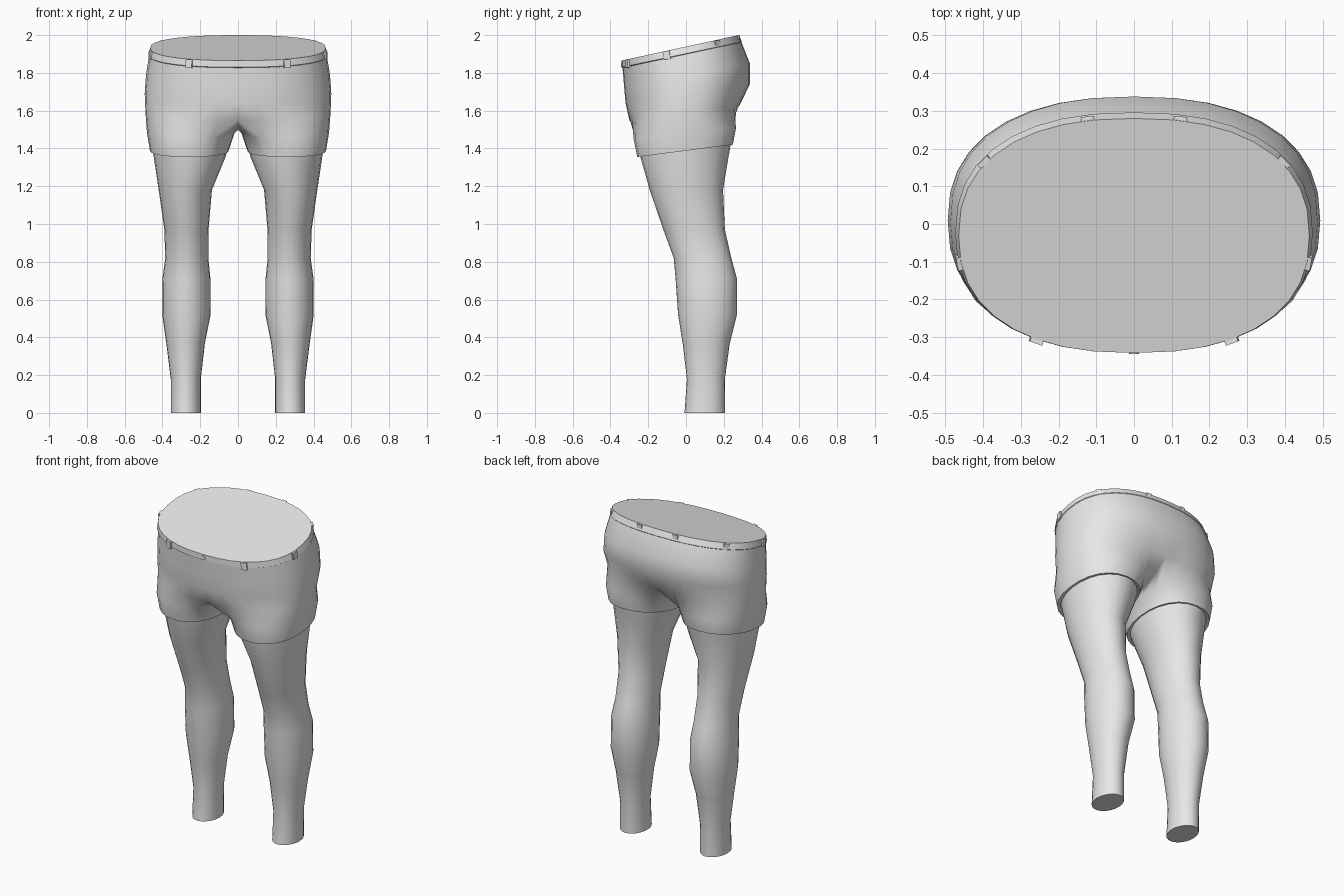
import bpy, bmesh
from math import sin, cos, radians, copysign
from mathutils import Vector, Matrix
from mathutils.bvhtree import BVHTree

cube = bpy.data.objects.get("Cube")
if cube:
    bpy.data.objects.remove(cube, do_unlink=True)

grey = bpy.data.materials.new("plain_grey")
grey.use_nodes = True
grey.diffuse_color = (0.8, 0.8, 0.8, 1)
grey.node_tree.nodes["Principled BSDF"].inputs["Base Color"].default_value = (0.8, 0.8, 0.8, 1)


def rounded(t, n):
    """Point on a unit superellipse; t = 0 is the front, 90 the outer side."""
    s, c = sin(radians(t)), cos(radians(t))
    return (copysign(abs(s) ** (2 / n), s) if abs(s) > 1e-6 else 0,
            -copysign(abs(c) ** (2 / n), c) if abs(c) > 1e-6 else 0)


def ring_point(t, n, zf, zb, x0, x1, yf, yb):
    """Point on a ring tilted from zf at the front to zb at the back."""
    u, v = rounded(t, n)
    return Vector(((x0 + x1) / 2 + u * (x1 - x0) / 2,
                   (yf + yb) / 2 + v * (yb - yf) / 2,
                   (zf + zb) / 2 + v * (zb - zf) / 2))


def bridge(bm, upper, lower, closed=True):
    count = len(upper)
    for i in range(count if closed else count - 1):
        j = (i + 1) % count
        bm.faces.new((upper[i], lower[i], lower[j], upper[j]))


def finish(bm, name, angle=35, mirror=True):
    mesh = bpy.data.meshes.new(name)
    bm.to_mesh(mesh)
    bm.free()
    mesh.materials.append(grey)
    for p in mesh.polygons:
        p.use_smooth = True
    mesh.set_sharp_from_angle(angle=radians(angle))
    obj = bpy.data.objects.new(name, mesh)
    bpy.context.collection.objects.link(obj)
    if mirror:
        mod = obj.modifiers.new("mirror", "MIRROR")
        mod.use_clip = True
        mod.merge_threshold = 0.0005
    return obj


STEPS = 18
SQUARE = 2.35


def torso_ring(bm, zf, zb, rx, yf, yb):
    return [bm.verts.new(ring_point(180 * k / STEPS, SQUARE, zf, zb, -rx, rx, yf, yb))
            for k in range(STEPS + 1)]


def leg_ring(bm, n, *dims):
    return [bm.verts.new(ring_point(15 * k - 45, n, *dims)) for k in range(24)]


# Shorts: half torso, crotch seam, then a short trouser leg
WAIST = (1.865, 2.0, 0.465, -0.342, 0.28)
torso = [
    WAIST,
    (1.83, 1.965, 0.474, -0.342, 0.296),
    (1.827, 1.962, 0.470, -0.336, 0.294),
    (1.73, 1.85, 0.487, -0.328, 0.338),
    (1.64, 1.74, 0.494, -0.320, 0.338),
    (1.55, 1.63, 0.490, -0.300, 0.285),
]
bm = bmesh.new()
rings = [torso_ring(bm, *r) for r in torso]
for a, b in zip(rings, rings[1:]):
    bridge(bm, a, b, closed=False)
bm.faces.new(rings[0])
seam = [(0.2, 1.56), (0.1, 1.52), (0, 1.50), (-0.1, 1.50), (-0.2, 1.515)]
prev = rings[-1] + [bm.verts.new((0, y, z)) for y, z in seam]
for dims in [
    (1.455, 1.51, 0.018, 0.482, -0.278, 0.265),
    (1.355, 1.42, 0.050, 0.466, -0.258, 0.248),
    (1.358, 1.423, 0.070, 0.446, -0.238, 0.228),
]:
    ring = leg_ring(bm, 2.2, *dims)
    bridge(bm, prev, ring)
    prev = ring
surface = BVHTree.FromBMesh(bm)
finish(bm, "shorts", 40)

# Legs: rings from inside the shorts down to the flat ankle
bm = bmesh.new()
prev = None
for z, x0, x1, yf, yb in [
    (1.45, 0.050, 0.455, -0.258, 0.242),
    (1.36, 0.064, 0.447, -0.243, 0.226),
    (1.18, 0.138, 0.420, -0.192, 0.196),
    (0.97, 0.156, 0.390, -0.120, 0.206),
    (0.82, 0.157, 0.385, -0.065, 0.240),
    (0.71, 0.146, 0.400, -0.055, 0.270),
    (0.52, 0.145, 0.401, -0.042, 0.270),
    (0.37, 0.175, 0.380, -0.018, 0.232),
    (0.18, 0.197, 0.356, 0.005, 0.206),
    (0.00, 0.197, 0.356, -0.008, 0.206),
]:
    ring = leg_ring(bm, 2.0, z, z, x0, x1, yf, yb)
    if prev:
        bridge(bm, prev, ring)
    prev = ring
bm.faces.new(prev[::-1])
finish(bm, "legs", 50)

# Side pockets: thin patches laid on the hips
bm = bmesh.new()
rows = []
for z, y0, y1 in [(1.84, -0.19, -0.12), (1.78, -0.21, -0.11), (1.72, -0.215, -0.10),
                  (1.66, -0.205, -0.085), (1.63, -0.19, -0.077), (1.61, -0.15, -0.07)]:
    row = []
    for k in range(5):
        y = y0 + (y1 - y0) * k / 4
        hit, normal, _, _ = surface.ray_cast(Vector((1, y, z)), Vector((-1, 0, 0)))
        row.append(bm.verts.new(hit + normal * 0.004))
    rows.append(row)
for a, b in zip(rows, rows[1:]):
    bridge(bm, a, b, closed=False)
finish(bm, "side_pockets")

# Belt loops: small upright tabs on the waistband
bm = bmesh.new()
zf, zb, rx, yf, yb = WAIST
for t in (30, 80, 125, 168):
    here, ahead, behind = (ring_point(a, SQUARE, zf, zb, -rx, rx, yf, yb)
                           for a in (t, t + 2, t - 2))
    along = (ahead - behind).normalized()
    out = along.cross(Vector((0, 0, 1))).normalized()
    up = out.cross(along)
    frame = Matrix((along, out, up)).transposed().to_4x4()
    frame.translation = here + out * 0.004 - Vector((0, 0, 0.024))
    bmesh.ops.create_cube(bm, size=1, matrix=frame @ Matrix.Diagonal((0.035, 0.014, 0.044, 1)))
bmesh.ops.recalc_face_normals(bm, faces=bm.faces)
finish(bm, "belt_loops")

# Front button
bm = bmesh.new()
bmesh.ops.create_cone(bm, cap_ends=True, segments=12, radius1=0.013, radius2=0.013, depth=0.014,
                      matrix=Matrix.Translation((0, -0.338, 1.845)) @ Matrix.Rotation(radians(90), 4, "X"))
finish(bm, "button", mirror=False)
